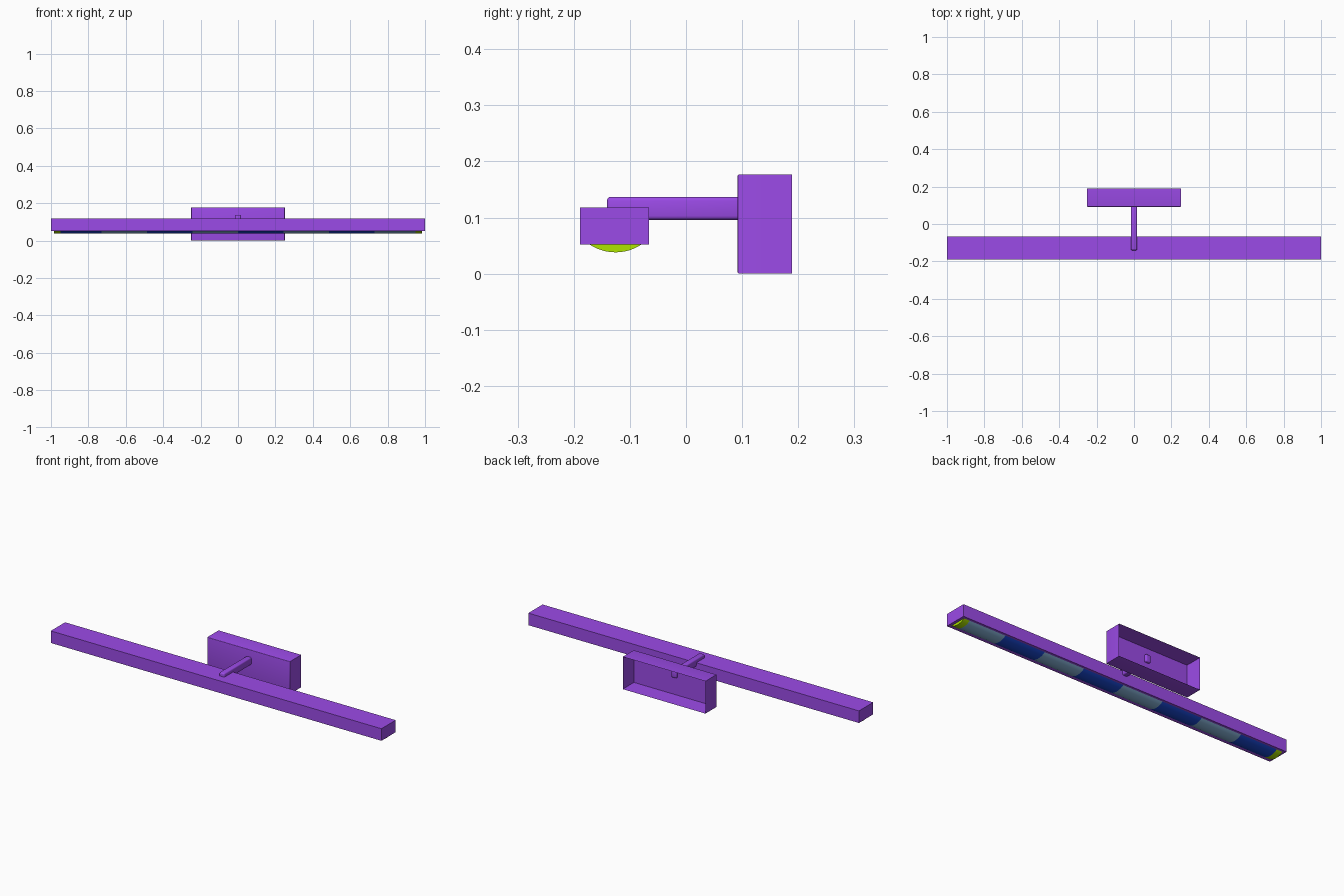
import bpy, bmesh, math
from mathutils import Vector

if "Cube" in bpy.data.objects:
    bpy.data.objects.remove(bpy.data.objects["Cube"])


def material(name, rgb):
    m = bpy.data.materials.new(name)
    m.diffuse_color = (*rgb, 1)
    m.use_nodes = True
    m.node_tree.nodes["Principled BSDF"].inputs["Base Color"].default_value = m.diffuse_color
    return m


purple = material("purple_metal", (0.33, 0.07, 0.80))
lime = material("lime_diffuser", (0.42, 0.78, 0.0))
navy = material("navy_panel", (0.010, 0.065, 0.65))
slate = material("slate_panel", (0.25, 0.47, 0.72))


def finish(bm, name, mats):
    bmesh.ops.recalc_face_normals(bm, faces=bm.faces)
    mesh = bpy.data.meshes.new(name)
    bm.to_mesh(mesh)
    bm.free()
    for m in mats:
        mesh.materials.append(m)
    ob = bpy.data.objects.new(name, mesh)
    bpy.context.collection.objects.link(ob)
    return ob


def box(name, lo, hi, bevel=0.0, open_back=False, edge_filter=None):
    lo, hi = Vector(lo), Vector(hi)
    bm = bmesh.new()
    bmesh.ops.create_cube(bm, size=1)
    for v in bm.verts:
        v.co = Vector([(lo[i] + hi[i]) / 2 + v.co[i] * (hi[i] - lo[i]) for i in range(3)])
    if bevel:
        edges = [e for e in bm.edges if not edge_filter or edge_filter(e)]
        bmesh.ops.bevel(bm, geom=edges, offset=bevel, segments=3, profile=0.5, affect='EDGES')
    if open_back:
        # hollow the back: thin rim, then sink the panel inwards
        bm.normal_update()
        back = max(bm.faces, key=lambda f: f.calc_center_median().y)
        bmesh.ops.inset_region(bm, faces=[back], thickness=0.002)
        for v in back.verts:
            v.co.y = lo.y + 0.003
    return finish(bm, name, [purple])


def smooth(ob):
    bpy.ops.object.select_all(action='DESELECT')
    ob.select_set(True)
    bpy.context.view_layer.objects.active = ob
    bpy.ops.object.shade_smooth_by_angle(angle=math.radians(30))


# long lamp housing
box("lamp_housing", (-1, -0.189, 0.052), (1, -0.066, 0.118))

# wall box, hollow at the back, front edges slightly rounded
smooth(box("wall_box", (-0.25, 0.092, 0), (0.25, 0.189, 0.177), 0.003, True,
           lambda e: all(v.co.y < 0.1 for v in e.verts)))

# rounded arm joining the two, its end showing inside the wall box
smooth(box("support_arm", (-0.016, -0.141, 0.096), (0.016, 0.108, 0.137), 0.007))

# curved diffuser strip under the housing, with alternating colour panels
half, sag, cy, zb = 0.047, 0.0145, -0.1255, 0.0525
radius = (half ** 2 + sag ** 2) / (2 * sag)
span = math.asin(half / radius)
profile = []
for i in range(13):
    a = -span + 2 * span * i / 12
    profile.append((cy + radius * math.sin(a), zb - sag + radius * (1 - math.cos(a))))
stations = [-0.985, -0.95] + [0.243 * k for k in range(-3, 4)] + [0.95, 0.985]
bm = bmesh.new()
rings = [[bm.verts.new((x, y, z)) for y, z in profile] for x in stations]
for s, (r0, r1) in enumerate(zip(rings, rings[1:])):
    end = s in (0, len(stations) - 2)
    for j in range(len(profile) - 1):
        f = bm.faces.new((r0[j], r0[j + 1], r1[j + 1], r1[j]))
        f.material_index = 0 if end else 1 + (s + 1) % 2
    bm.faces.new((r0[-1], r0[0], r1[0], r1[-1]))
for r in (rings[0], rings[-1]):
    bm.faces.new(r)
smooth(finish(bm, "light_diffuser", [lime, navy, slate]))
